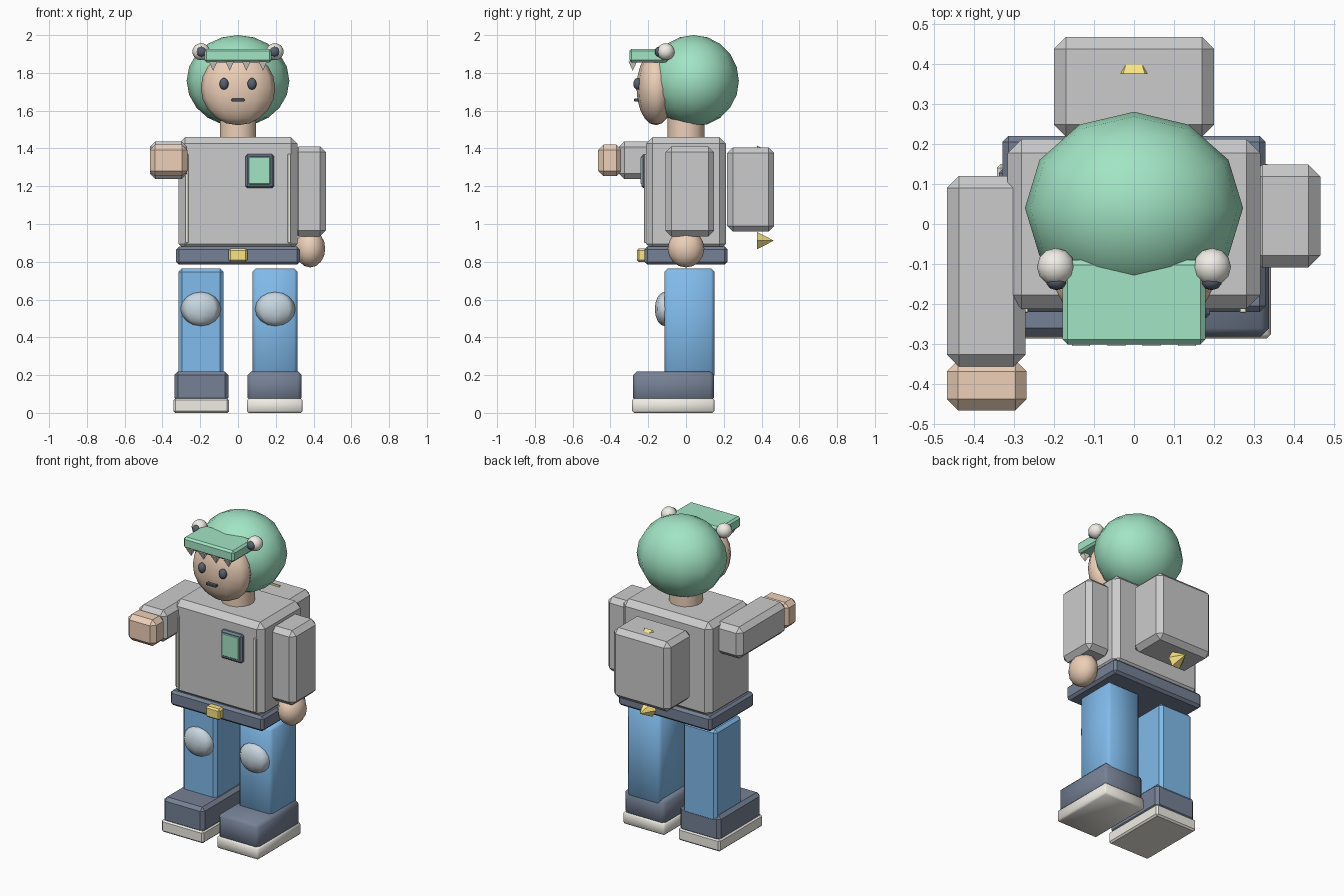
import bpy, bmesh, math
from mathutils import Matrix

if "Cube" in bpy.data.objects:
    bpy.data.objects.remove(bpy.data.objects["Cube"])

COLORS = {
    "green": (0.36, 0.78, 0.55), "skin": (0.85, 0.63, 0.48), "blue": (0.22, 0.50, 0.84),
    "navy": (0.18, 0.22, 0.30), "cream": (0.87, 0.85, 0.78), "yellow": (0.95, 0.78, 0.22),
    "steel": (0.58, 0.68, 0.75), "black": (0.10, 0.12, 0.16),
}
MATS = {}
for key, rgb in COLORS.items():
    MATS[key] = bpy.data.materials.new(key)
    MATS[key].diffuse_color = (*rgb, 1)


def finish(name, bm, color, smooth=False):
    for f in bm.faces:
        f.smooth = smooth
    me = bpy.data.meshes.new(name)
    bm.to_mesh(me)
    bm.free()
    if color:
        me.materials.append(MATS[color])
    ob = bpy.data.objects.new(name, me)
    bpy.context.collection.objects.link(ob)
    return ob


def box(name, x, y, z, color=None, bevel=0.0, smooth=False):
    """Chamfered box from (min, max) ranges."""
    bm = bmesh.new()
    size = [b - a for a, b in (x, y, z)]
    mid = [(a + b) / 2 for a, b in (x, y, z)]
    bmesh.ops.create_cube(bm, size=1)
    bmesh.ops.scale(bm, vec=size, verts=bm.verts)
    bmesh.ops.translate(bm, vec=mid, verts=bm.verts)
    if bevel:
        bmesh.ops.bevel(bm, geom=bm.edges[:], offset=bevel, segments=1,
                        profile=0.5, affect='EDGES')
    return finish(name, bm, color, smooth)


def ball(name, center, radii, color, seg=12, rings=8):
    bm = bmesh.new()
    mat = Matrix.Translation(center) @ Matrix.Diagonal((*radii, 1))
    bmesh.ops.create_uvsphere(bm, u_segments=seg, v_segments=rings, radius=1, matrix=mat)
    return finish(name, bm, color, True)


def cone(name, center, r1, r2, depth, color, seg, rot=None, smooth=False):
    bm = bmesh.new()
    mat = Matrix.Translation(center) @ (rot or Matrix())
    bmesh.ops.create_cone(bm, cap_ends=True, segments=seg, radius1=r1, radius2=r2,
                          depth=depth, matrix=mat)
    return finish(name, bm, color, smooth)


# torso, belt and backpack
box("torso", (-0.315, 0.315), (-0.212, 0.212), (0.86, 1.46), None, 0.035)
box("belt", (-0.328, 0.328), (-0.22, 0.22), (0.785, 0.88), "navy", 0.015)
box("buckle", (-0.05, 0.05), (-0.26, -0.20), (0.80, 0.87), "yellow", 0.01)
box("backpack", (-0.2, 0.2), (0.218, 0.467), (0.96, 1.405), None, 0.03)

# row of spikes down the back, mostly hidden in the pack
turn = Matrix.Rotation(-math.pi / 2, 4, 'X') @ Matrix.Rotation(math.pi / 6, 4, 'Z')
for i, z in enumerate((1.37, 1.14, 0.912)):
    cone(f"back_spike_{i}", (0, 0.42, z), 0.054, 0, 0.09, "yellow", 6, turn)

# chest badge and piping
box("badge_frame", (0.04, 0.19), (-0.235, -0.20), (1.19, 1.37), "navy", 0.01)
box("badge_panel", (0.055, 0.172), (-0.24, -0.22), (1.21, 1.355), "green", 0.004)
for s in (-1, 1):
    box("jacket_piping", (s * 0.272 - 0.009, s * 0.272 + 0.009), (-0.222, -0.2),
        (0.90, 1.37), "cream", 0.003)

# hanging arm and hand
box("lowered_arm", (0.29, 0.465), (-0.108, 0.148), (0.935, 1.41), None, 0.03)
ball("lowered_hand", (0.382, 0, 0.87), (0.08, 0.097, 0.1), "skin", 12, 8)

# arm held forward and fist
box("raised_arm", (-0.467, -0.27), (-0.355, 0.12), (1.237, 1.438), None, 0.03)
box("raised_fist", (-0.467, -0.268), (-0.465, -0.34), (1.253, 1.42), "skin", 0.028)

# legs, knee pads and shoes
for s, side in ((-1, "right"), (1, "left")):
    def span(a, b):
        return tuple(sorted((s * a, s * b)))
    soft = s > 0
    box(f"{side}_leg", span(0.077, 0.315), (-0.115, 0.15), (0.18, 0.765), "blue", 0.018, soft)
    ball(f"{side}_knee_pad", (s * 0.197, -0.115, 0.55), (0.107, 0.05, 0.09), "steel", 8, 8)
    box(f"{side}_shoe", span(0.05, 0.337), (-0.28, 0.147), (0.06, 0.22), "navy", 0.02, soft)
    box(f"{side}_sole", span(0.047, 0.342), (-0.285, 0.15), (0.0, 0.077), "cream", 0.01, soft)

# neck, face and hood
neck = cone("neck", (0, 0, 1.49), 0.098, 0.098, 0.14, "skin", 14, None, True)
neck.data.shade_flat()
for p in neck.data.polygons:
    p.use_smooth = len(p.vertices) == 4
ball("face", (0, -0.16, 1.72), (0.197, 0.102, 0.197), "skin", 12, 10)
ball("hood", (0, 0.04, 1.758), (0.272, 0.24, 0.242), "green", 12, 10)

# facial features
box("mouth", (-0.034, 0.034), (-0.275, -0.24), (1.649, 1.664), "black", 0.003)

# hood brim with teeth and bulging eyes
box("brim", (-0.178, 0.178), (-0.30, -0.09), (1.855, 1.927), "green", 0.012)
flip = Matrix.Rotation(math.pi, 4, 'X') @ Matrix.Rotation(math.pi / 4, 4, 'Z')
for i in range(4):
    cone(f"brim_tooth_{i}", (-0.132 + 0.088 * i, -0.282, 1.836), 0.032, 0, 0.05,
         "cream", 4, flip)
for s, side in ((-1, "right"), (1, "left")):
    ball(f"{side}_eye", (s * 0.074, -0.257, 1.742), (0.025, 0.022, 0.031), "black", 10, 8)
    ball(f"{side}_hood_eye", (s * 0.195, -0.107, 1.912), (0.047, 0.047, 0.045), "cream", 12, 8)
    ball(f"{side}_hood_pupil", (s * 0.193, -0.143, 1.912), (0.027, 0.022, 0.027), "black", 10, 8)

for m in bpy.data.materials:
    if m.users and not m.is_grease_pencil:
        m.use_nodes = True
        m.node_tree.nodes["Principled BSDF"].inputs["Base Color"].default_value = m.diffuse_color
